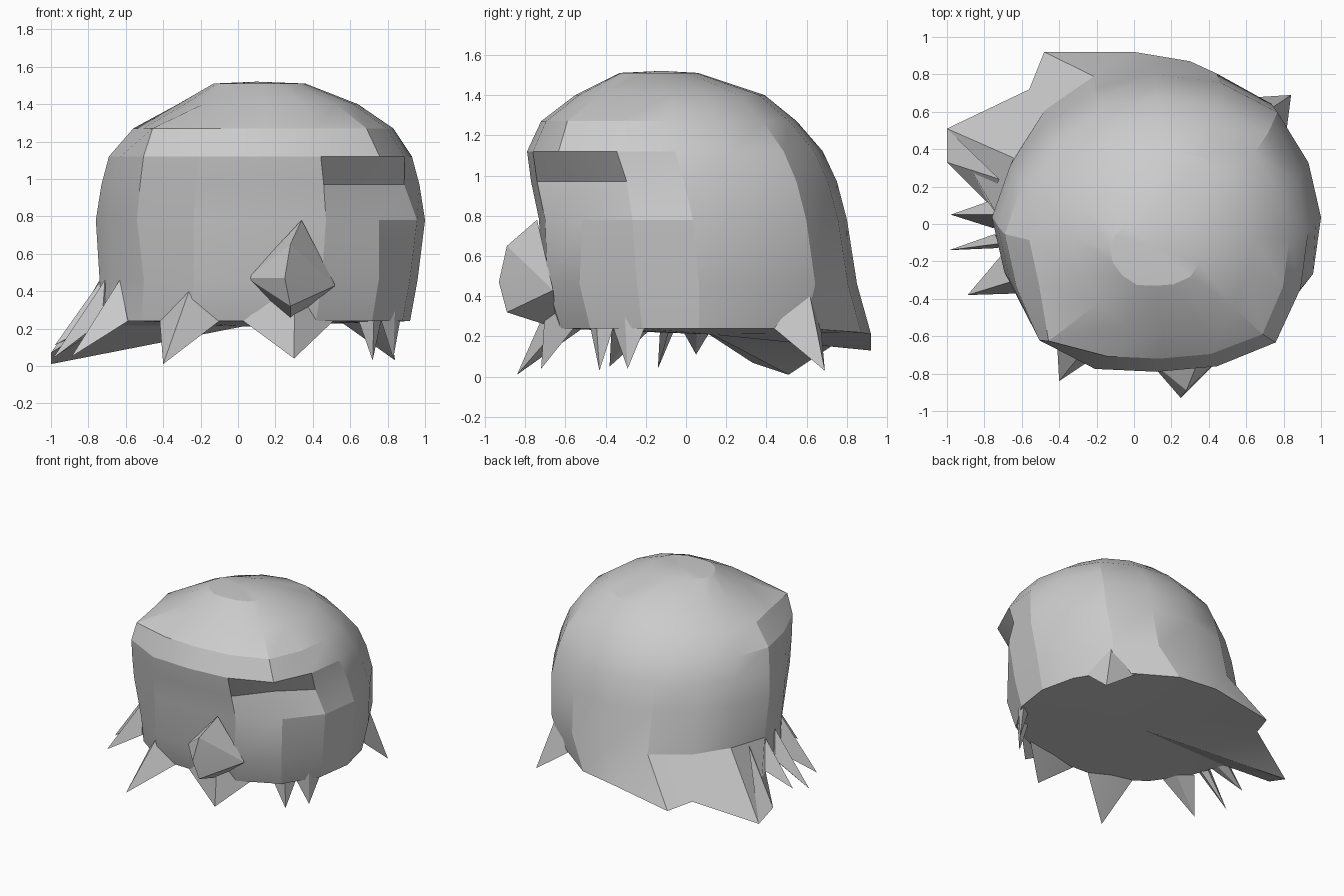
import bpy, bmesh, math
from mathutils import Vector

if "Cube" in bpy.data.objects:
    bpy.data.objects.remove(bpy.data.objects["Cube"])

grey = bpy.data.materials.new("light grey")
grey.use_nodes = True
COLOUR = (0.6, 0.6, 0.6, 1)
grey.diffuse_color = COLOUR
grey.node_tree.nodes["Principled BSDF"].inputs["Base Color"].default_value = COLOUR

SIDES = 16
# Ring profile: height, right, left, front and back extents
RINGS = [
    (0.24, -0.75, 0.92, -0.65, 0.78),
    (0.46, -0.74, 0.96, -0.72, 0.85),
    (0.78, -0.76, 1.00, -0.73, 0.80),
    (0.97, -0.73, 0.97, -0.77, 0.75),
    (1.12, -0.69, 0.93, -0.79, 0.68),
    (1.27, -0.56, 0.83, -0.72, 0.55),
    (1.40, -0.32, 0.64, -0.55, 0.39),
    (1.51, -0.13, 0.36, -0.33, 0.06),
]
# Corner fullness around the outline, starting at +x
FULLNESS = [1, 1, 1.04, 1.02, 1, .97, .94, .96, 1, 1, 1.02, 1.06, 1, 1.04, 1.07, 1.03]
# Flared hem at the back right: side index to point
HEM = {3: (.3, .87, .22), 4: (0, .92, .21), 5: (-.48, .92, .13),
       6: (-.56, .72, .15), 7: (-1, .51, .01), 8: (-.77, .1, .22)}
# Hollows under the brow and raised locks: (ring, side) to scale
RELIEF = {(2, 14): .95, (3, 14): .84, (3, 15): .95, (4, 14): 1.04,
          (2, 10): 1.04, (3, 10): 1.05, (4, 10): 1.07, (5, 10): 1.18,
          (5, 14): 1.05, (1, 6): 1.04, (1, 5): 1.03}


def ring_point(ring, angle, scale=1.0):
    z, x0, x1, y0, y1 = ring
    return Vector(((x0 + x1) / 2 + (x1 - x0) / 2 * math.cos(angle) * scale,
                   (y0 + y1) / 2 + (y1 - y0) / 2 * math.sin(angle) * scale, z))


def make_object(name, bm, angle):
    bmesh.ops.recalc_face_normals(bm, faces=bm.faces)
    mesh = bpy.data.meshes.new(name)
    bm.to_mesh(mesh)
    bm.free()
    mesh.materials.append(grey)
    obj = bpy.data.objects.new(name, mesh)
    bpy.context.collection.objects.link(obj)
    bpy.ops.object.select_all(action="DESELECT")
    obj.select_set(True)
    bpy.context.view_layer.objects.active = obj
    bpy.ops.object.shade_smooth_by_angle(angle=math.radians(angle))


def solid(name, points, faces):
    bm = bmesh.new()
    verts = [bm.verts.new(p) for p in points]
    for face in faces:
        bm.faces.new([verts[i] for i in face])
    make_object(name, bm, 15)


# Domed hair shell with a closed underside
bm = bmesh.new()
loops = []
for r, ring in enumerate(RINGS):
    loop = []
    for k in range(SIDES):
        scale = FULLNESS[k] * RELIEF.get((r, k), 1)
        point = ring_point(ring, math.tau * k / SIDES, scale)
        if r == 0 and k in HEM:
            point = HEM[k]
        loop.append(bm.verts.new(point))
    loops.append(loop)
crown = bm.verts.new((0.1, -0.12, 1.52))
under = bm.verts.new((0.02, 0.13, 0.21))
for k in range(SIDES):
    n = (k + 1) % SIDES
    for low, high in zip(loops, loops[1:]):
        bm.faces.new((low[k], low[n], high[n], high[k]))
    bm.faces.new((loops[-1][k], loops[-1][n], crown))
    bm.faces.new((loops[0][n], loops[0][k], under))
make_object("hair_shell", bm, 20)

# Pointed locks along the hem: tip and half width in degrees
LOCKS = [
    ((-.40, -.84, .01), 12), ((.30, -.72, .04), 17), ((.72, -.43, .03), 6),
    ((.83, -.29, .04), 7), ((.84, .69, .03), 13), ((-.89, -.38, .05), 9),
    ((-.98, .05, .11), 6), ((-.99, -.14, .04), 3),
]
hem_ring = RINGS[0]
centre = ring_point(hem_ring, 0, 0)
for i, (tip, width) in enumerate(LOCKS):
    z, x0, x1, y0, y1 = hem_ring
    angle = math.atan2((tip[1] - centre.y) / (y1 - y0), (tip[0] - centre.x) / (x1 - x0))
    half = math.radians(width)
    a, b = (ring_point(hem_ring, angle + s * half, 1.01) for s in (-1, 1))
    top = ring_point(RINGS[1], angle, 0.99)
    back = ring_point(hem_ring, angle, 0.95)
    solid(f"hem_lock_{i + 1}", [a, b, top, back, tip],
          [(0, 4, 2), (4, 1, 2), (0, 3, 4), (3, 1, 4), (0, 2, 3), (2, 1, 3)])

# Outer corner of the flared hem
solid("hem_corner", [HEM[7], (-1, .33, .07), HEM[8], (-.72, .24, .46)],
      [(0, 1, 3), (1, 2, 3), (0, 2, 1), (0, 3, 2)])

# Projecting tuft at the front
solid("front_tuft",
      [(.05, -.70, .47), (.34, -.74, .78), (.52, -.66, .43), (.28, -.64, .24),
       (.28, -.89, .65), (.25, -.93, .47), (.28, -.89, .32)],
      [(0, 4, 1), (0, 5, 4), (0, 6, 5), (0, 3, 6), (1, 4, 2), (4, 5, 2),
       (5, 6, 2), (6, 3, 2), (0, 1, 2, 3)])
